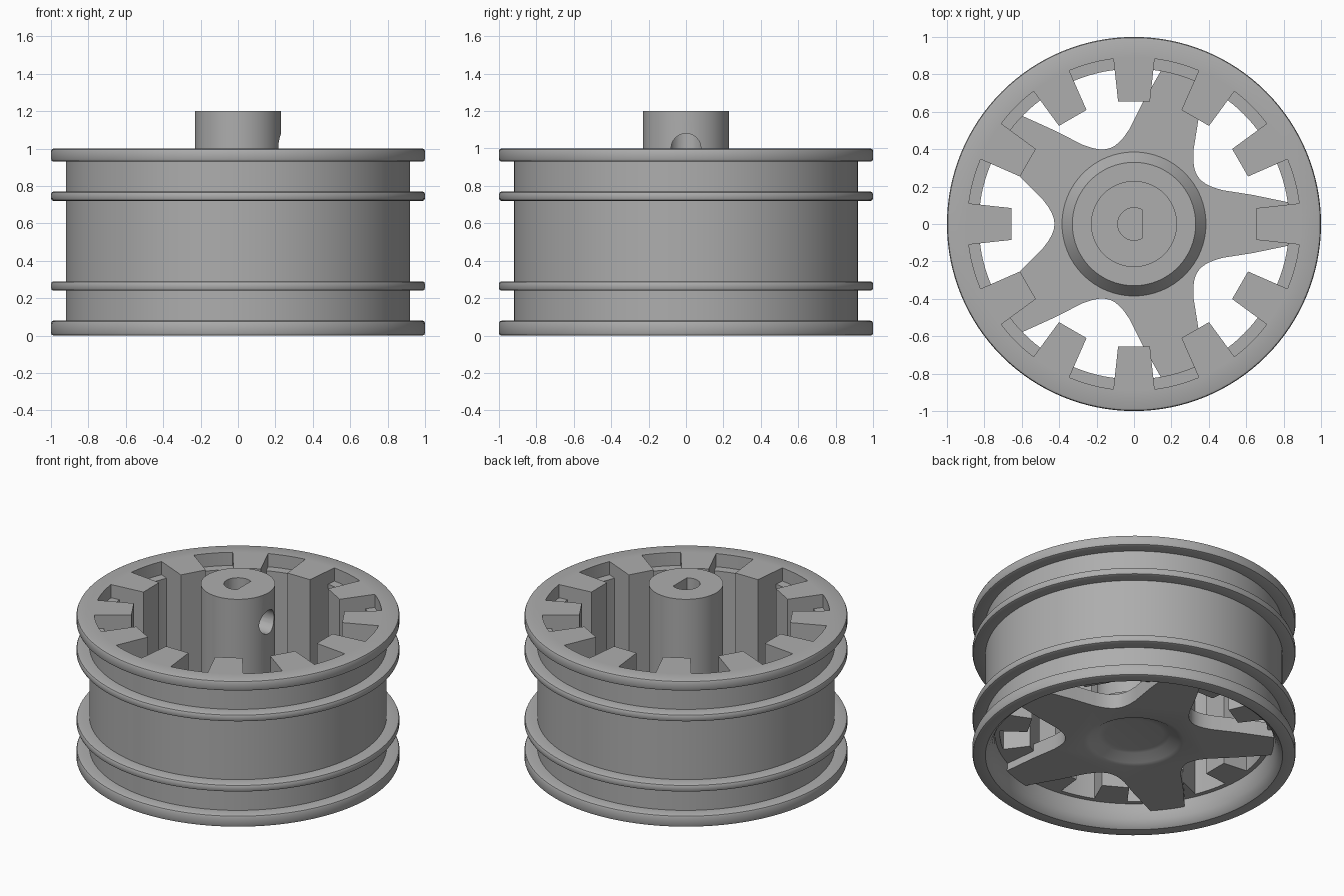
import bpy, bmesh, math
from math import sin, cos, pi, radians
from mathutils import Matrix

cube = bpy.data.objects.get("Cube")
if cube:
    bpy.data.objects.remove(cube, do_unlink=True)

GREY = (0.42, 0.42, 0.42, 1)
mat = bpy.data.materials.new("mid grey")
mat.use_nodes = True
mat.diffuse_color = GREY
mat.node_tree.nodes["Principled BSDF"].inputs["Base Color"].default_value = GREY


def finish(name, bm):
    bmesh.ops.recalc_face_normals(bm, faces=bm.faces)
    mesh = bpy.data.meshes.new(name)
    bm.to_mesh(mesh)
    bm.free()
    mesh.materials.append(mat)
    obj = bpy.data.objects.new(name, mesh)
    bpy.context.collection.objects.link(obj)
    return obj


def select(obj):
    bpy.ops.object.select_all(action='DESELECT')
    obj.select_set(True)
    bpy.context.view_layer.objects.active = obj


def smooth(obj):
    select(obj)
    bpy.ops.object.shade_smooth_by_angle(angle=radians(30))


def lathe(name, profile, steps=128):
    """Closed (radius, height) profile turned around the z axis."""
    bm = bmesh.new()
    vs = [bm.verts.new((r, 0, z)) for r, z in profile]
    es = [bm.edges.new((vs[i - 1], vs[i])) for i in range(len(vs))]
    bmesh.ops.spin(bm, geom=vs + es, axis=(0, 0, 1), cent=(0, 0, 0),
                   angle=2 * pi, steps=steps, use_duplicate=False)
    bmesh.ops.remove_doubles(bm, verts=bm.verts, dist=1e-5)
    return finish(name, bm)


def prism(name, outline, z0, z1):
    """Flat outline extruded from z0 to z1."""
    bm = bmesh.new()
    face = bm.faces.new([bm.verts.new((x, y, z0)) for x, y in outline])
    top = bmesh.ops.extrude_face_region(bm, geom=[face])["geom"]
    bmesh.ops.translate(bm, vec=(0, 0, z1 - z0),
                        verts=[v for v in top if isinstance(v, bmesh.types.BMVert)])
    return finish(name, bm)


def combine(obj, tool, operation):
    mod = obj.modifiers.new(operation, 'BOOLEAN')
    mod.operation, mod.solver, mod.object = operation, 'EXACT', tool
    select(obj)
    bpy.ops.object.modifier_apply(modifier=mod.name)
    bpy.data.objects.remove(tool, do_unlink=True)


# Rim: barrel with four rounded flanges, stepped lip on top, bowl underneath
WALL, EDGE, C = 0.92, 1.0, 0.014
outer = []
for low, high in ((0, 0.08), (0.24, 0.29), (0.72, 0.77), (0.93, 1.0)):
    if low > 0:
        outer.append((WALL, low))
    outer += [(EDGE - C, low), (EDGE - C * 0.3, low + C * 0.3), (EDGE, low + C),
              (EDGE, high - C), (EDGE - C * 0.3, high - C * 0.3), (EDGE - C, high)]
    if high < 1:
        outer.append((WALL, high))
inner = [(0.89, 1), (0.89, 0.91), (0.83, 0.91), (0.83, 0.15), (0.86, 0.15),
         (0.865, 0.1), (0.88, 0.05), (0.9, 0.015), (0.92, 0)]
smooth(lathe("rim", outer + inner))

# Twelve tapered teeth inside the rim
tooth = [(0.655, -0.085)] + [(0.893 * cos(a), 0.893 * sin(a))
                             for a in (-0.124, -0.06, 0, 0.06, 0.124)] + [(0.655, 0.085)]
for i in range(12):
    obj = prism(f"tooth_{i + 1}", tooth, 0.15, 1.0)
    obj.data.transform(Matrix.Rotation(i * pi / 6, 4, 'Z'))

# Five-spoke plate with rounded valleys
half = [(0.872, 0), (0.871, 4), (0.872, 7.1), (0.655, 13.7), (0.505, 21), (0.465, 25),
        (0.443, 28.5), (0.43, 32), (0.425, 36)]
spoke = [(r, -a) for r, a in reversed(half[1:])] + half[:-1]
star = [(r * cos(radians(a + 72 * k)), r * sin(radians(a + 72 * k)))
        for k in range(5) for r, a in spoke]
body = prism("spokes_and_hub", star, 0.1, 0.2)

# Hub post on a sloped boss
hub = lathe("hub_post", [(0, 0.12), (0.36, 0.12), (0.385, 0.19), (0.385, 0.2), (0.33, 0.27),
                         (0.23, 0.27), (0.23, 1.2), (0, 1.2)], 64)
combine(body, hub, 'UNION')

# Dish under the hub
dish = lathe("dish_cutter", [(0, 0.05), (0.31, 0.05), (0.31, 0.1), (0.28, 0.108),
                             (0.22, 0.145), (0.18, 0.15), (0, 0.15)], 64)
combine(body, dish, 'DIFFERENCE')

# D-shaped shaft bore
flat = math.acos(0.045 / 0.087)
bore = [(0.087 * cos(a), 0.087 * sin(a))
        for a in (flat + (2 * pi - 2 * flat) * i / 32 for i in range(33))]
combine(body, prism("bore_cutter", bore, 0.4, 1.3), 'DIFFERENCE')

# Set-screw hole on the left side
bm = bmesh.new()
bmesh.ops.create_cone(bm, cap_ends=True, segments=32, radius1=0.08, radius2=0.08, depth=0.4,
                      matrix=Matrix.Translation((0.22, 0, 1.0)) @ Matrix.Rotation(pi / 2, 4, 'Y'))
combine(body, finish("screw_cutter", bm), 'DIFFERENCE')
smooth(body)
